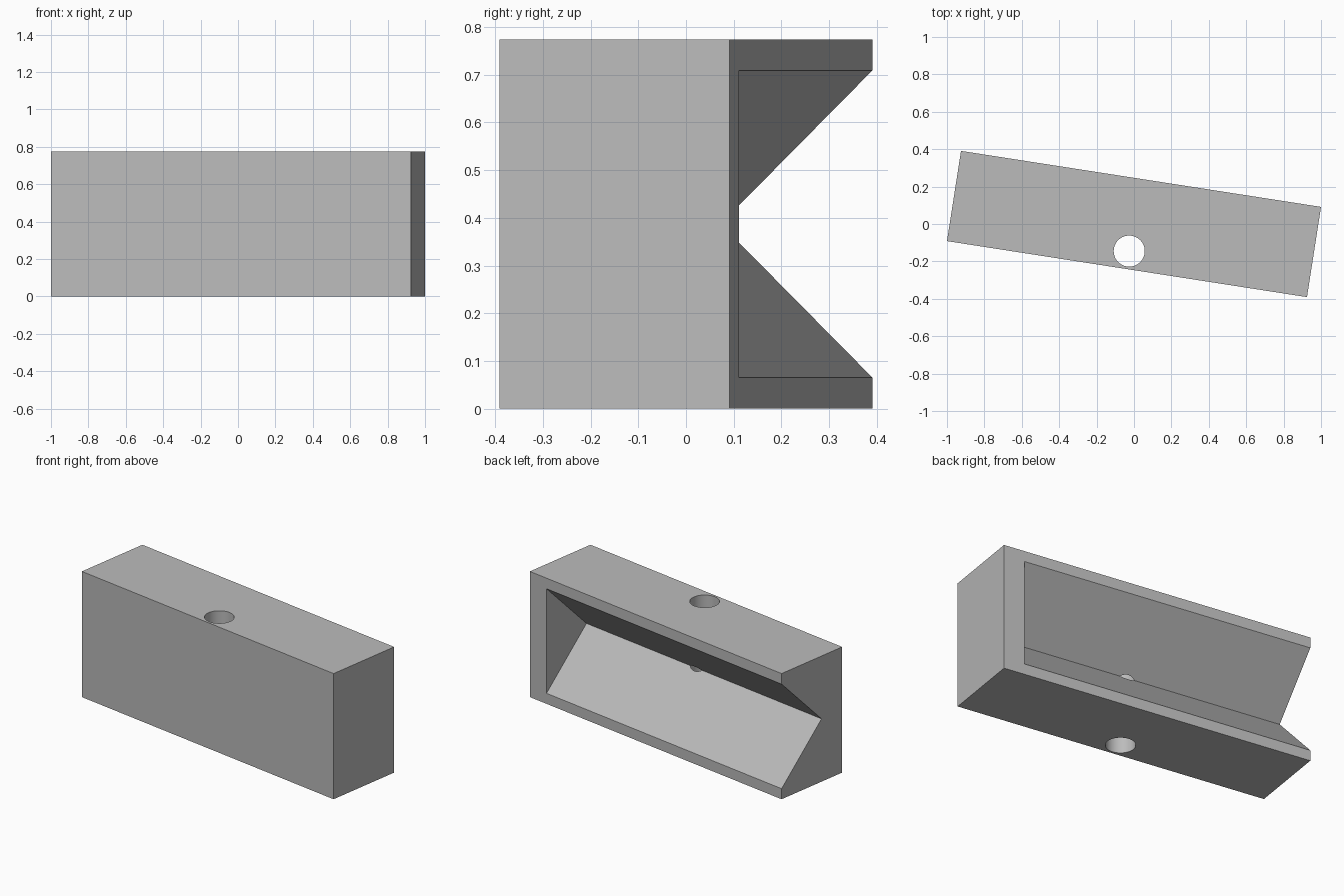
import bpy, math

cube = bpy.data.objects.get("Cube")
if cube:
    bpy.data.objects.remove(cube, do_unlink=True)

L, W, H = 1.948, 0.488, 0.774     # block size
RIM = 0.065                       # lip above and below the groove
END = 0.129                       # closed end wall
TURN = math.radians(-8.84)

grey = bpy.data.materials.new("plain grey")
grey.use_nodes = True
colour = (0.5, 0.5, 0.5, 1)
grey.diffuse_color = colour
grey.node_tree.nodes["Principled BSDF"].inputs["Base Color"].default_value = colour


def prism(name, profile, x0, x1):
    """Extrude a (y, z) profile along x."""
    n = len(profile)
    verts = [(x, y, z) for x in (x0, x1) for y, z in profile]
    faces = [tuple(range(n))[::-1], tuple(range(n, 2 * n))]
    faces += [(i, (i + 1) % n, (i + 1) % n + n, i + n) for i in range(n)]
    mesh = bpy.data.meshes.new(name)
    mesh.from_pydata(verts, [], faces)
    mesh.materials.append(grey)
    obj = bpy.data.objects.new(name, mesh)
    bpy.context.collection.objects.link(obj)
    return obj


def cut(target, cutter):
    mod = target.modifiers.new("cut", "BOOLEAN")
    mod.operation = "DIFFERENCE"
    mod.solver = "EXACT"
    mod.object = cutter
    bpy.context.view_layer.objects.active = target
    bpy.ops.object.modifier_apply(modifier=mod.name)
    bpy.data.objects.remove(cutter, do_unlink=True)


# Main block
block = prism("grooved_block", [(-W/2, 0), (W/2, 0), (W/2, H), (-W/2, H)], -L/2, L/2)

# 45 degree V groove along the back, open at one end
half = H / 2 - RIM
over = 0.05
groove = prism("groove_cutter",
               [(W/2 - half, H/2), (W/2 + over, H/2 - half - over),
                (W/2 + over, H/2 + half + over)],
               -L/2 - over, L/2 - END)
cut(block, groove)

# Vertical hole through the block, just grazing the groove's bottom
bpy.ops.mesh.primitive_cylinder_add(vertices=64, radius=0.083, depth=H * 2,
                                    location=(-0.003, -0.147, H/2))
hole = bpy.context.object
hole.name = "hole_cutter"
hole.data.materials.append(grey)
cut(block, hole)

# Turn in plan, shade the bore smooth
block.rotation_euler.z = TURN
bpy.ops.object.select_all(action="DESELECT")
block.select_set(True)
bpy.context.view_layer.objects.active = block
bpy.ops.object.shade_smooth_by_angle(angle=math.radians(30))
